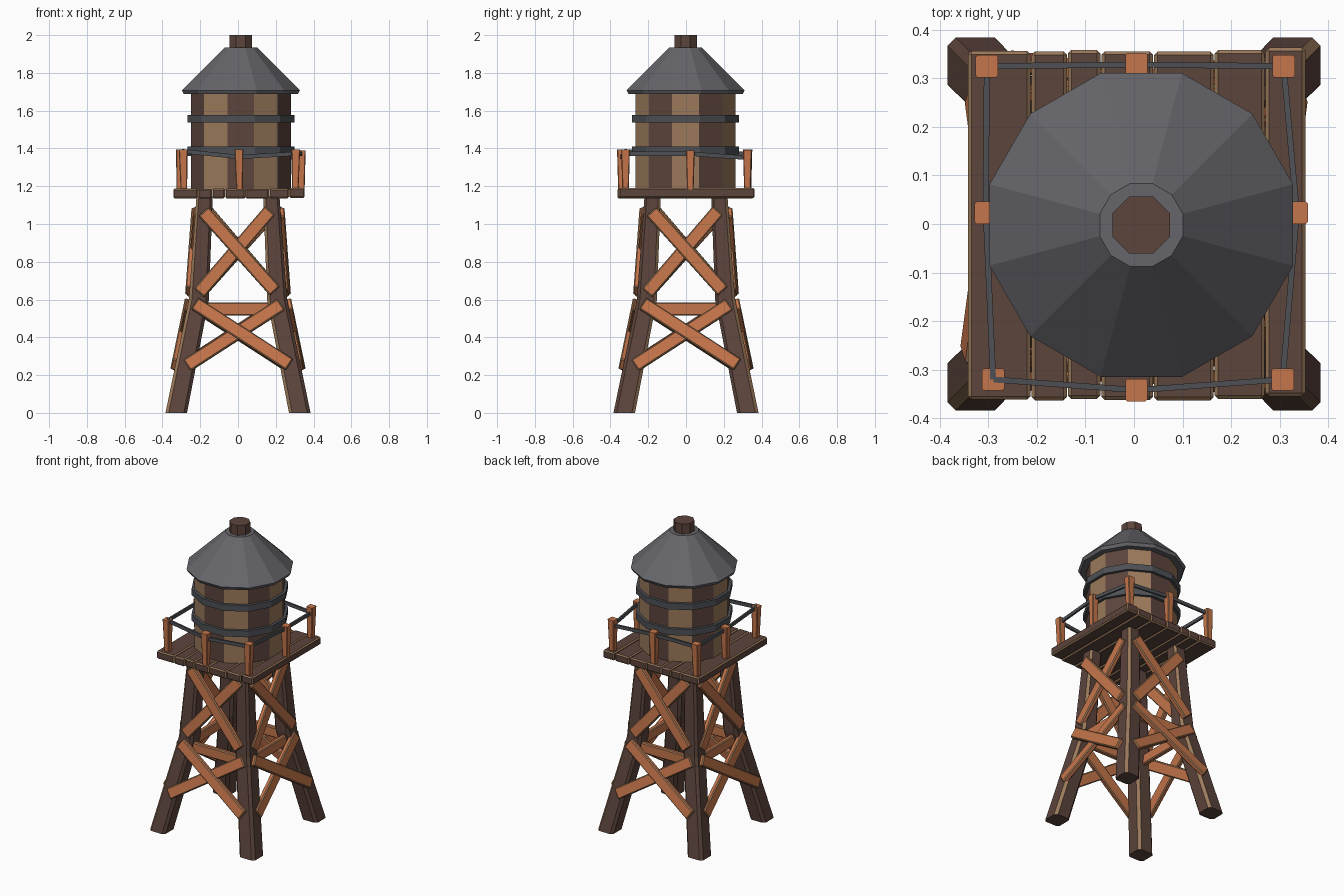
import bpy, bmesh, random
from math import pi, cos, sin
from mathutils import Vector, Matrix

if "Cube" in bpy.data.objects:
    bpy.data.objects.remove(bpy.data.objects["Cube"])

random.seed(4)


def material(name, rgb):
    m = bpy.data.materials.new(name)
    m.diffuse_color = (*rgb, 1)
    m.use_nodes = True
    m.node_tree.nodes["Principled BSDF"].inputs["Base Color"].default_value = m.diffuse_color
    return m


DARK = material("dark_wood", (0.107, 0.058, 0.045))
LIGHT = material("light_wood", (0.33, 0.195, 0.105))
ORANGE = material("orange_wood", (0.56, 0.18, 0.07))
ROOF = material("roof_metal", (0.13, 0.13, 0.145))
BAND = material("band_metal", (0.075, 0.08, 0.09))


def loft(name, rings, mats, pick=lambda i: 0, caps=True):
    """Skin a stack of point rings; pick(i) gives the material slot of side i."""
    bm = bmesh.new()
    vs = [[bm.verts.new(p) for p in r] for r in rings]
    n = len(rings[0])
    for a, b in zip(vs, vs[1:]):
        for i in range(n):
            j = (i + 1) % n
            bm.faces.new((a[i], a[j], b[j], b[i])).material_index = pick(i)
    if caps:
        bm.faces.new(vs[0][::-1])
        bm.faces.new(vs[-1])
    bmesh.ops.recalc_face_normals(bm, faces=bm.faces)
    me = bpy.data.meshes.new(name)
    bm.to_mesh(me)
    bm.free()
    for m in mats:
        me.materials.append(m)
    ob = bpy.data.objects.new(name, me)
    bpy.context.collection.objects.link(ob)
    return ob


def ring(n, apothem, z, cx=0.015, cy=-0.002):
    """Regular polygon with flat sides facing the axes."""
    r = apothem / cos(pi / n)
    return [(cx + r * cos(2 * pi * (i - 0.5) / n), cy + r * sin(2 * pi * (i - 0.5) / n), z)
            for i in range(n)]


def chamfered(cx, cy, h, c, z):
    """Square cross-section of half width h with corners cut by c."""
    k = h - c
    return [(cx + x, cy + y, z) for x, y in
            ((h, -k), (h, k), (k, h), (-k, h), (-h, k), (-h, -k), (-k, -h), (k, -h))]


def beam(name, p, q, n, width, thick, mats, bevel=0.0):
    """Rectangular bar from p to q; n is the direction of its thickness."""
    p, q = Vector(p), Vector(q)
    n = Vector(n).normalized()
    w = (q - p).cross(n).normalized() * width / 2
    t = n * thick / 2
    ob = loft(name, [[e + w + t, e - w + t, e - w - t, e + w - t] for e in (p, q)], mats)
    if bevel:
        b = ob.modifiers.new("worn_edges", 'BEVEL')
        b.width, b.segments, b.material = bevel, 1, len(mats) - 1
    return ob


# four legs, bent at mid height, with pale worn corners
for sx in (-1, 1):
    for sy in (-1, 1):
        name = f"{'back' if sy > 0 else 'front'}_{'right' if sx > 0 else 'left'}_leg"
        loft(name, [chamfered(sx * c, sy * c, h, 0.3 * h, z) for c, h, z in
                    ((0.327, 0.057, 0), (0.207, 0.053, 0.6), (0.177, 0.043, 1.145))],
             [DARK, LIGHT], lambda i: 1 if i in (1, 5) else 0)


# cross braces on all four sides
def outer(z):
    return 0.384 - 0.124 * z / 0.6 if z < 0.6 else 0.26 - 0.04 * (z - 0.6) / 0.54


BRACES = [("upper_brace_a", -0.205, 0.635, 0.168, 1.07, 0.0),
          ("upper_brace_b", -0.182, 1.065, 0.195, 0.645, 0.01),
          ("lower_brace_a", -0.27, 0.25, 0.228, 0.572, 0.0),
          ("lower_brace_b", -0.228, 0.578, 0.272, 0.255, 0.01)]
for k, side in enumerate(("front", "right", "back", "left")):
    rot = Matrix.Rotation(k * pi / 2, 3, 'Z')
    for name, x0, z0, x1, z1, out in BRACES:
        p = Vector((x0, -outer(z0) - out + 0.004, z0))
        q = Vector((x1, -outer(z1) - out + 0.004, z1))
        n = Vector((1, 0, 0)).cross(Vector((0, (q.y - p.y) / (z1 - z0), 1)))
        beam(f"{side}_{name}", rot @ p, rot @ q, rot @ n, 0.07, 0.032, [ORANGE, LIGHT], 0.006)
    # horizontal tie between the legs
    beam(f"{side}_tie", rot @ Vector((-0.21, -0.225, 0.55)), rot @ Vector((0.21, -0.225, 0.55)),
         rot @ Vector((0, 1, 0)), 0.068, 0.03, [ORANGE, LIGHT], 0.006)

# deck planks
edges = [-0.343, -0.212, -0.137, -0.068, 0.04, 0.165, 0.27, 0.354]
for i, (a, b) in enumerate(zip(edges, edges[1:])):
    j = random.uniform(-0.006, 0.004)
    x = (a + b) / 2
    beam(f"deck_plank_{i + 1}", (x, -0.358 + j, 1.163 + j / 2), (x, 0.36 + j, 1.163 + j / 2),
         (0, 0, 1), b - a - 0.002, 0.052, [DARK, LIGHT], 0.007)

# tank with alternating staves
loft("tank", [ring(12, 0.265, 1.18), ring(12, 0.265, 1.71)], [LIGHT, DARK], lambda i: i % 2)

# metal hoops
for name, z0, z1 in (("lower_hoop", 1.368, 1.41), ("upper_hoop", 1.537, 1.578)):
    loft(name, [ring(12, 0.26, z0), ring(12, 0.283, z0), ring(12, 0.283, z1), ring(12, 0.26, z1)],
         [BAND], caps=False)

# roof and cap
loft("roof", [ring(12, 0.25, 1.69), ring(12, 0.302, 1.688), ring(12, 0.3125, 1.708),
              ring(12, 0.0855, 1.935)], [ROOF])
loft("roof_cap", [ring(8, 0.059, 1.92), ring(8, 0.059, 2.0)], [DARK])

# railing posts (x, y, rail height) and rails, in order around the deck
POSTS = [(-0.29, -0.32, 1.385), (0.005, -0.342, 1.355), (0.306, -0.32, 1.372), (0.335, 0.023, 1.372),
         (0.308, 0.325, 1.35), (0.005, 0.328, 1.372), (-0.303, 0.325, 1.372), (-0.305, 0.023, 1.372)]
for i, (x, y, z) in enumerate(POSTS):
    lean = random.uniform(-0.006, 0.006)
    loft(f"railing_post_{i + 1}", [chamfered(x + lean, y, 0.017, 0.004, 1.17),
                                   chamfered(x, y, 0.023, 0.004, 1.39 + abs(lean))],
         [ORANGE, LIGHT], lambda s: 1 if s in (1, 5) else 0)
    x2, y2, z2 = POSTS[(i + 1) % 8]
    d = Vector((x2 - x, y2 - y, 0))
    beam(f"railing_{i + 1}", (x, y, z), (x2, y2, z2), (-d.y, d.x, 0), 0.022, 0.012, [BAND])
